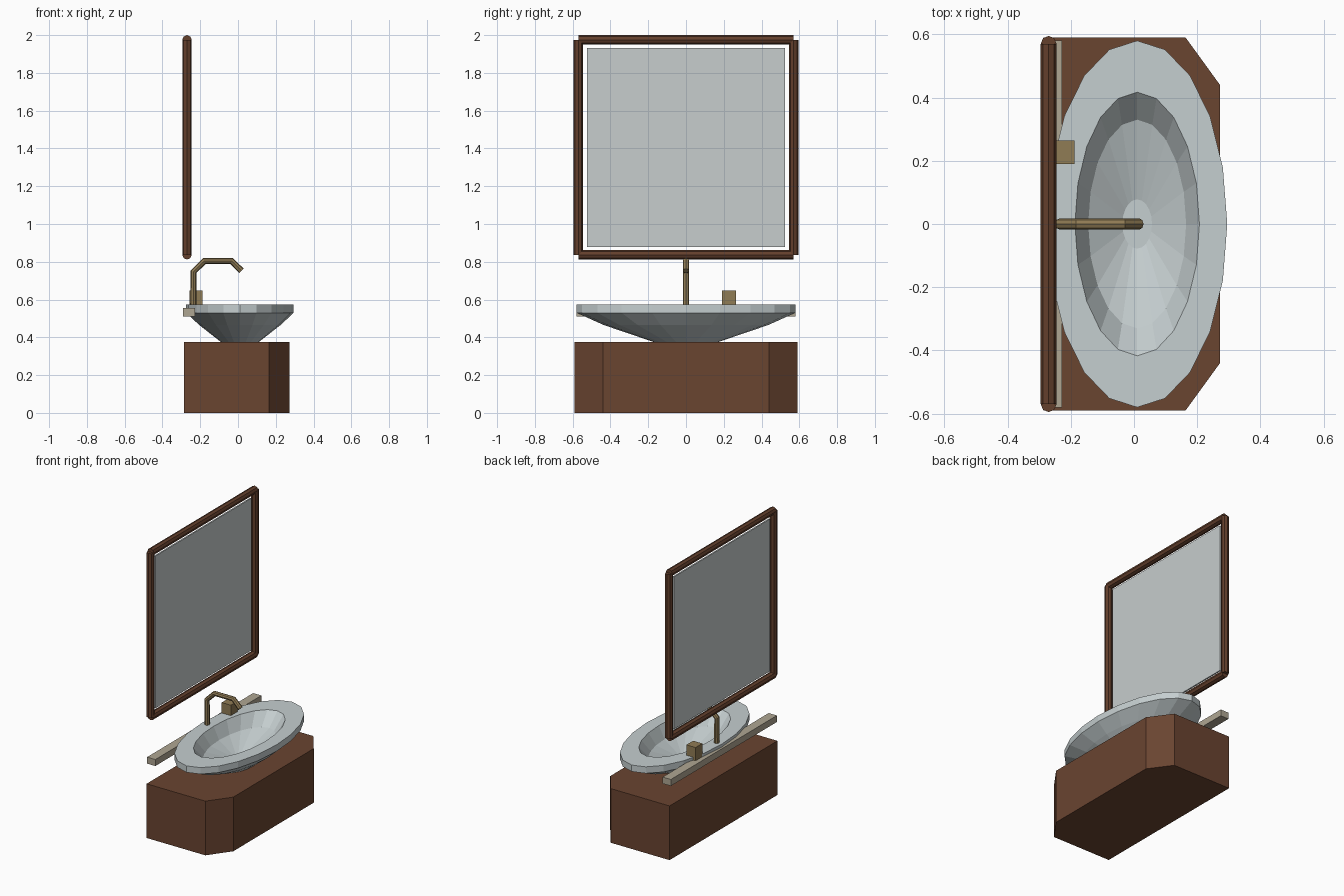
import bpy, bmesh, math

if "Cube" in bpy.data.objects:
    bpy.data.objects.remove(bpy.data.objects["Cube"])


def material(name, rgb):
    m = bpy.data.materials.new(name)
    m.diffuse_color = (*rgb, 1)
    m.use_nodes = True
    m.node_tree.nodes["Principled BSDF"].inputs["Base Color"].default_value = m.diffuse_color
    return m


WOOD = material("cabinet wood", (0.144, 0.058, 0.030))
FRAME = material("frame wood", (0.125, 0.050, 0.025))
CERAMIC = material("ceramic", (0.56, 0.62, 0.63))
GLASS = material("mirror glass", (0.57, 0.61, 0.61))
BRONZE = material("bronze", (0.28, 0.20, 0.09))
STONE = material("beige stone", (0.43, 0.38, 0.29))


def finish(name, bm, mat):
    bmesh.ops.recalc_face_normals(bm, faces=bm.faces)
    me = bpy.data.meshes.new(name)
    bm.to_mesh(me)
    bm.free()
    me.materials.append(mat)
    ob = bpy.data.objects.new(name, me)
    bpy.context.collection.objects.link(ob)
    return ob


def prism(name, outline, z0, z1, mat):
    """Extrude an xy outline from z0 to z1."""
    bm = bmesh.new()
    face = bm.faces.new([bm.verts.new((x, y, z0)) for x, y in outline])
    top = bmesh.ops.extrude_face_region(bm, geom=[face])["geom"]
    bmesh.ops.translate(bm, vec=(0, 0, z1 - z0),
                        verts=[v for v in top if isinstance(v, bmesh.types.BMVert)])
    return finish(name, bm, mat)


def box(name, x0, x1, y0, y1, z0, z1, mat):
    return prism(name, [(x0, y0), (x1, y0), (x1, y1), (x0, y1)], z0, z1, mat)


def tube(name, path, radius, mat):
    """Eight-sided capped pipe along a polyline, flat shaded."""
    cu = bpy.data.curves.new(name, 'CURVE')
    cu.dimensions = '3D'
    cu.bevel_depth = radius
    cu.bevel_resolution = 2
    cu.use_fill_caps = True
    sp = cu.splines.new('POLY')
    sp.points.add(len(path) - 1)
    for p, co in zip(sp.points, path):
        p.co = (*co, 1)
    sp.use_smooth = False
    cu.materials.append(mat)
    ob = bpy.data.objects.new(name, cu)
    bpy.context.collection.objects.link(ob)
    return ob


# Cabinet with chamfered front corners
prism("cabinet", [(-0.287, -0.59), (0.163, -0.59), (0.272, -0.44),
                  (0.272, 0.44), (0.163, 0.59), (-0.287, 0.59)], 0, 0.375, WOOD)

# Oval basin: rings of (x radius, y radius, z), outside bottom to inside floor
RINGS = [(0.10, 0.17, 0.375), (0.215, 0.435, 0.465), (0.285, 0.58, 0.53),
         (0.285, 0.58, 0.575), (0.197, 0.417, 0.575), (0.155, 0.33, 0.49),
         (0.047, 0.078, 0.415)]
SIDES = 20
bm = bmesh.new()
loops = []
for rx, ry, z in RINGS:
    loops.append([bm.verts.new((0.01 + rx * math.cos(a), ry * math.sin(a), z))
                  for a in (2 * math.pi * i / SIDES for i in range(SIDES))])
for lo, hi in zip(loops, loops[1:]):
    for i in range(SIDES):
        j = (i + 1) % SIDES
        bm.faces.new((lo[i], lo[j], hi[j], hi[i]))
bm.faces.new(loops[0])
bm.faces.new(loops[-1])
finish("basin", bm, CERAMIC)

# Back ledge, soap block and tap
box("back_ledge", -0.29, -0.227, -0.58, 0.58, 0.51, 0.555, STONE)
box("soap_block", -0.258, -0.188, 0.19, 0.264, 0.555, 0.647, BRONZE)
tube("tap", [(-0.236, 0, 0.55), (-0.236, 0, 0.747), (-0.178, 0, 0.804),
             (-0.034, 0, 0.804), (0.018, 0, 0.752)], 0.017, BRONZE)

# Mirror glass and its four-rail frame
box("mirror", -0.275, -0.265, -0.525, 0.525, 0.878, 1.932, GLASS)
X, Y, Z0, Z1, R = -0.27, 0.57, 0.837, 1.975, 0.025
for side, y in (("left", -Y), ("right", Y)):
    tube(f"frame_{side}", [(X, y, Z0), (X, y, Z1)], R, FRAME)
for side, z in (("bottom", Z0), ("top", Z1)):
    tube(f"frame_{side}", [(X, -Y, z), (X, Y, z)], R, FRAME)
